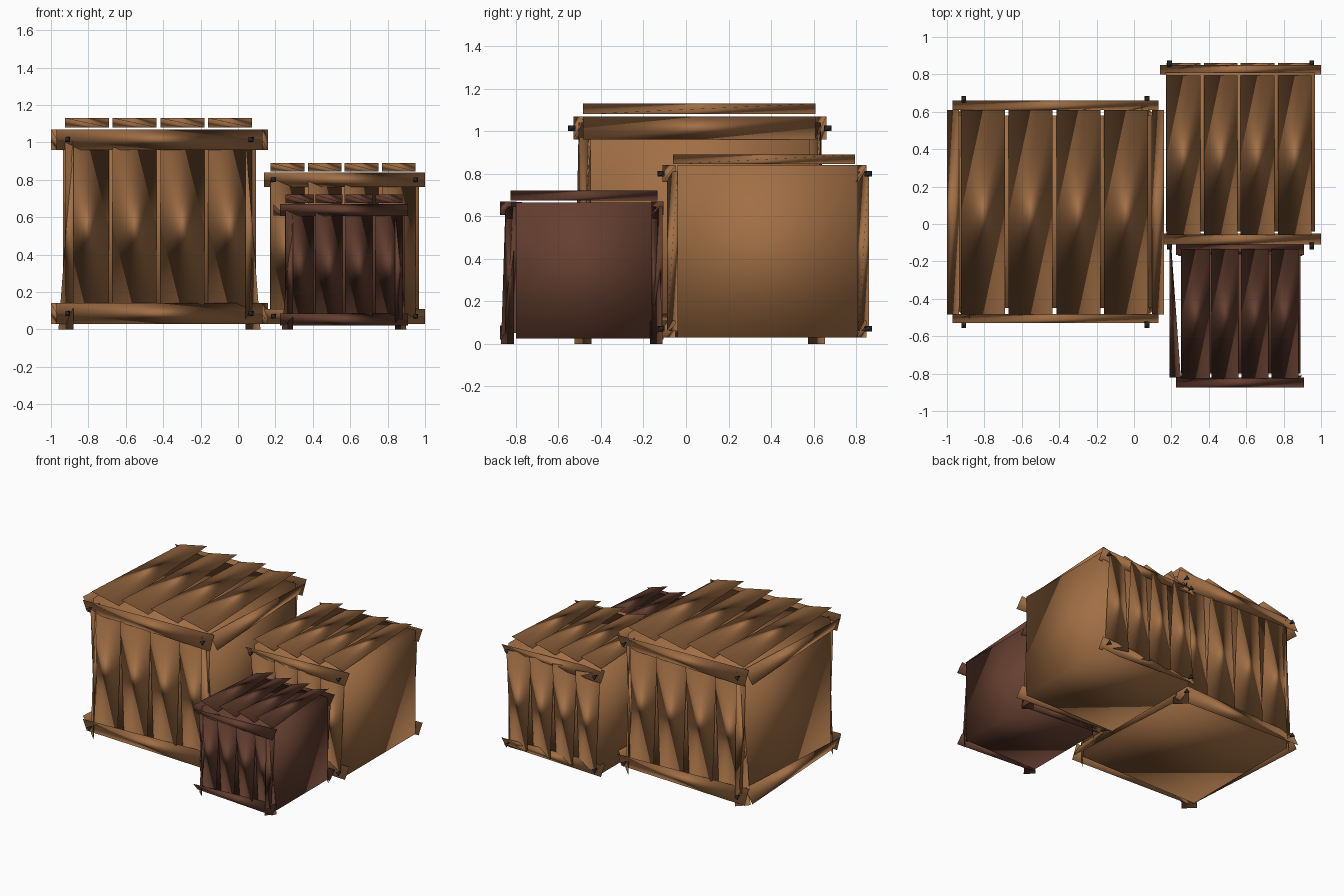
import bpy, bmesh

if "Cube" in bpy.data.objects:
    bpy.data.objects.remove(bpy.data.objects["Cube"])


def material(name, rgb):
    m = bpy.data.materials.new(name)
    m.diffuse_color = (*rgb, 1)
    m.use_nodes = True
    m.node_tree.nodes["Principled BSDF"].inputs["Base Color"].default_value = m.diffuse_color
    return m


oak = material("oak", (0.36, 0.16, 0.06))
walnut = material("dark_oak", (0.13, 0.05, 0.03))
iron = material("iron", (0.02, 0.02, 0.02))


def hull(name, points, mat):
    # smooth shaded solid around a few corner points
    bm = bmesh.new()
    for p in points:
        bm.verts.new(p)
    bmesh.ops.convex_hull(bm, input=bm.verts[:])
    bmesh.ops.recalc_face_normals(bm, faces=bm.faces[:])
    for f in bm.faces:
        f.smooth = True
    me = bpy.data.meshes.new(name)
    bm.to_mesh(me)
    bm.free()
    me.materials.append(mat)
    ob = bpy.data.objects.new(name, me)
    bpy.context.collection.objects.link(ob)
    return ob


def box(name, x, y, z, mat):
    return hull(name, [(a, b, c) for a in x for b in y for c in z], mat)


def board(name, x, y, z, mat):
    # twisted four-cornered board: every second corner of its box
    return hull(name, [(x[i], y[j], z[k]) for i in (0, 1) for j in (0, 1)
                       for k in (0, 1) if (i + j + k) % 2 == 1], mat)


def crate(name, mat, body, slats, slat_z, lid_y, lid_z, beam_x, beam_y, beam_z,
          side_beams=None, post_w=0, nail_x=()):
    bx, by, bz = body
    box(name + "_body", *body, mat)
    # front, back and lid slats
    for i, x in enumerate(slats):
        board(f"{name}_lid_slat_{i}", x, lid_y, lid_z, mat)
        board(f"{name}_front_slat_{i}", x, (by[0] - 0.05, by[0]), slat_z, mat)
        board(f"{name}_back_slat_{i}", x, (by[1], by[1] + 0.05), slat_z, mat)
    # horizontal beams with their nails
    for j, y in enumerate(beam_y):
        side = ("front", "back")[j]
        for k, z in enumerate(beam_z):
            level = ("lower", "upper")[k]
            board(f"{name}_{side}_{level}_beam", beam_x, y, z, mat)
            zc = (z[0] + z[1]) / 2
            ny = (y[0] - 0.025, y[0] + 0.01) if j == 0 else (y[1] - 0.01, y[1] + 0.025)
            for nx in nail_x:
                board(f"{name}_{side}_{level}_nail", (nx - .013, nx + .013), ny,
                      (zc - .013, zc + .013), iron)
    if side_beams:
        for j, x in enumerate(side_beams):
            for k, z in enumerate(beam_z):
                board(f"{name}_{('left', 'right')[j]}_{('lower', 'upper')[k]}_beam",
                      x, lid_y, z, mat)
    # tapered corner posts reaching the floor
    if post_w:
        top = beam_z[1][1] - 0.03
        x0, x1 = beam_x[0] + 0.01, beam_x[1] - 0.01
        y0, y1 = beam_y[0][0] + 0.005, beam_y[1][1] - 0.005
        for x, sx in ((x0, 1), (x1, -1)):
            for y, sy in ((y0, 1), (y1, -1)):
                xi, yi = x + sx * post_w, y + sy * post_w
                hull(name + "_corner_post",
                     [(x, yi, 0), (xi, y, 0), (xi, yi, top), (xi, y + sy * 0.02, top)], mat)


crate("large_crate", oak,
      ((-0.935, 0.095), (-0.45, 0.58), (0.03, 1.06)),
      [(-0.925, -0.69), (-0.67, -0.435), (-0.415, -0.18), (-0.16, 0.075)],
      (0.08, 1.02), (-0.485, 0.61), (1.08, 1.13),
      (-0.97, 0.13), ((-0.53, -0.48), (0.61, 0.66)), ((0.03, 0.14), (0.96, 1.07)),
      side_beams=((-1.0, -0.935), (0.095, 0.16)), post_w=0.08, nail_x=(-0.91, 0.07))

crate("medium_crate", oak,
      ((0.17, 0.967), (-0.04, 0.81), (0.03, 0.84)),
      [(0.175, 0.355), (0.375, 0.553), (0.57, 0.75), (0.77, 0.95)],
      (0.06, 0.81), (-0.06, 0.795), (0.845, 0.89),
      (0.14, 1.0), ((-0.11, -0.05), (0.80, 0.85)), ((0.03, 0.11), (0.76, 0.84)),
      nail_x=(0.19, 0.95))

crate("small_crate", walnut,
      ((0.25, 0.89), (-0.80, -0.16), (0.025, 0.665)),
      [(0.255, 0.405), (0.415, 0.56), (0.575, 0.72), (0.735, 0.88)],
      (0.05, 0.645), (-0.825, -0.135), (0.675, 0.72),
      (0.225, 0.91), ((-0.875, -0.82), (-0.165, -0.105)), ((0.02, 0.085), (0.605, 0.67)),
      post_w=0.06)

# loose splinter of side beam on the small crate
hull("small_crate_side_beam",
     [(0.19, -0.82, 0.67), (0.25, -0.82, 0.61), (0.19, -0.13, 0.61), (0.20, -0.13, 0.61)], walnut)
